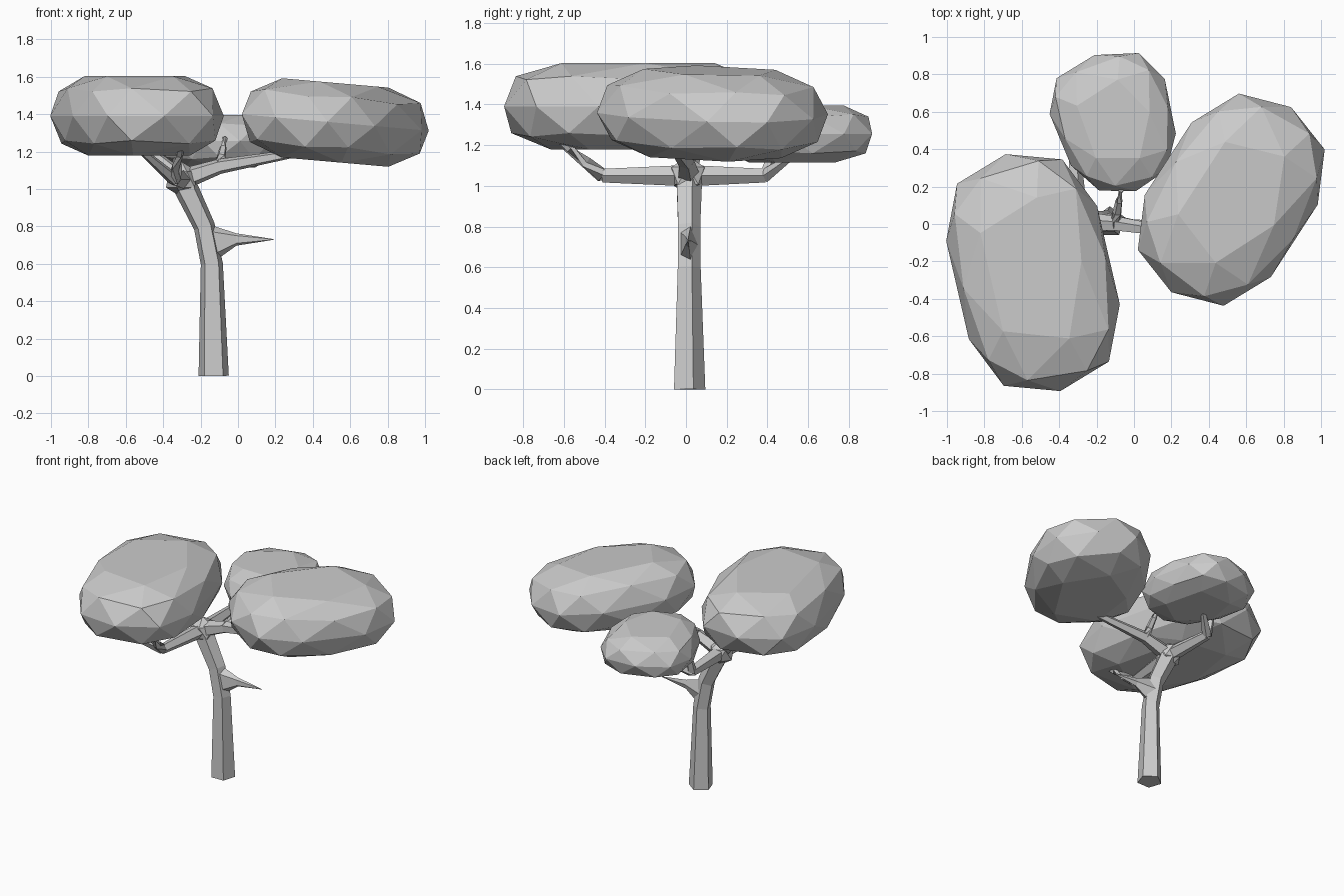
import bpy, bmesh, math
from mathutils import Vector, Matrix

if "Cube" in bpy.data.objects:
    bpy.data.objects.remove(bpy.data.objects["Cube"], do_unlink=True)

# One plain grey for the whole tree
grey = bpy.data.materials.new("plain_grey")
grey.use_nodes = True
colour = (0.6, 0.6, 0.6, 1)
grey.diffuse_color = colour
grey.node_tree.nodes["Principled BSDF"].inputs["Base Color"].default_value = colour


def finish(name, bm):
    """Turn a bmesh into a flat shaded object."""
    bmesh.ops.recalc_face_normals(bm, faces=bm.faces)
    mesh = bpy.data.meshes.new(name)
    bm.to_mesh(mesh)
    bm.free()
    mesh.materials.append(grey)
    obj = bpy.data.objects.new(name, mesh)
    bpy.context.collection.objects.link(obj)


def limb(name, path, radii, sides=5, flat=1):
    """Sweep a polygon along a path with a radius at each point; flat narrows it sideways."""
    bm = bmesh.new()
    rings = []
    last = len(path) - 1
    for i, (centre, radius) in enumerate(zip(path, radii)):
        axis = (path[min(i + 1, last)] - path[max(i - 1, 0)]).normalized()
        side = Vector((0, 1, 0)) if abs(axis.y) < abs(axis.x) + abs(axis.z) else Vector((1, 0, 0))
        u = (side - axis * side.dot(axis)).normalized()
        v = axis.cross(u)
        ring = []
        for k in range(sides):
            angle = math.tau * k / sides
            offset = u * math.cos(angle) * flat + v * math.sin(angle)
            ring.append(bm.verts.new(centre + offset * radius))
        rings.append(ring)
    for low, high in zip(rings, rings[1:]):
        for k in range(sides):
            n = (k + 1) % sides
            bm.faces.new((low[k], low[n], high[n], high[k]))
    bm.faces.new(rings[0])
    bm.faces.new(rings[-1])
    finish(name, bm)


def branch(name, root, reach, thick, thin, bend=1, steps=3):
    """Grow a limb from root by reach; a higher bend delays its rise. Returns its tip."""
    reach = Vector(reach)
    path, radii = [], []
    for i in range(steps + 1):
        t = i / steps
        path.append(root + Vector((reach.x * t, reach.y * t, reach.z * t ** bend)))
        radii.append(thick + (thin - thick) * t)
    limb(name, path, radii)
    return path[-1]


def crown(name, centre, size, turn, tilt=0, taper=0, blunt=0.8):
    """Faceted leaf mass: a coarse ball made blunt, egg shaped, then turned and tilted."""
    bm = bmesh.new()
    bmesh.ops.create_icosphere(bm, subdivisions=2, radius=1)
    for vert in bm.verts:
        x, y, z = (math.copysign(abs(c) ** blunt, c) for c in vert.co)
        vert.co = (x * (1 + taper * y) * size[0], y * size[1], z * size[2])
    place = (Matrix.Translation(centre)
             @ Matrix.Rotation(math.radians(tilt), 4, "Y")
             @ Matrix.Rotation(math.radians(turn), 4, "Z"))
    bmesh.ops.transform(bm, matrix=place, verts=bm.verts)
    # Merge nearly level neighbours into broad facets
    bmesh.ops.dissolve_limit(bm, angle_limit=math.radians(10), verts=bm.verts, edges=bm.edges)
    finish(name, bm)


# Trunk, straight below and leaning to the right above
foot = Vector((-0.13, 0.01, 0))
bend_point = foot + Vector((-0.01, 0, 0.6))
lean_point = bend_point + Vector((-0.04, 0, 0.2))
knot = Vector((-0.3, 0.01, 1.05))
limb("trunk", [foot, bend_point, lean_point, knot], [0.085, 0.062, 0.06, 0.07])

# Broken branch: a tall narrow collar on the trunk running out to a spike
collar = bend_point + Vector((-0.01, 0, 0.11))
shoulder = collar + Vector((0.14, 0, 0.02))
spike = shoulder + Vector((0.2, 0, 0))
limb("broken_branch", [collar, shoulder, spike], [0.11, 0.035, 0.002], flat=0.45)

# Knot where the branches part
bm = bmesh.new()
bmesh.ops.create_icosphere(bm, subdivisions=1, radius=0.095)
bmesh.ops.translate(bm, verts=bm.verts, vec=knot)
finish("branch_knot", bm)

# Front and back branches, each forking into two twigs
forks = {
    "front": ((-0.04, -0.42, 0), (-0.23, -0.25, 0.2), (0.04, -0.24, 0.2)),
    "back": ((-0.02, 0.38, 0), (-0.01, 0.06, 0.2), (0.16, 0.14, 0.1)),
}
for place, (reach, right_reach, left_reach) in forks.items():
    fork = branch(f"{place}_branch", knot, reach, 0.055, 0.035)
    branch(f"{place}_twig_right", fork, right_reach, 0.035, 0.015)
    branch(f"{place}_twig_left", fork, left_reach, 0.035, 0.015)

# Left branch with its twig, and the short right branch
middle = branch("left_branch_inner", knot, (0.2, -0.01, 0.07), 0.06, 0.042)
branch("left_branch_outer", middle, (0.46, -0.07, 0.08), 0.042, 0.02)
branch("left_twig", middle, (0.03, 0.18, 0.15), 0.03, 0.015)
branch("right_branch", knot, (-0.2, 0.05, 0.18), 0.05, 0.02)

# Leaf masses
crown("right_crown", (-0.54, -0.26, 1.39), (0.43, 0.65, 0.24), turn=13, blunt=0.75)
crown("left_crown", (0.52, 0.13, 1.355), (0.42, 0.59, 0.24), turn=-33, tilt=5)
crown("back_crown", (-0.1, 0.54, 1.255), (0.32, 0.38, 0.16), turn=17, taper=0.12)
